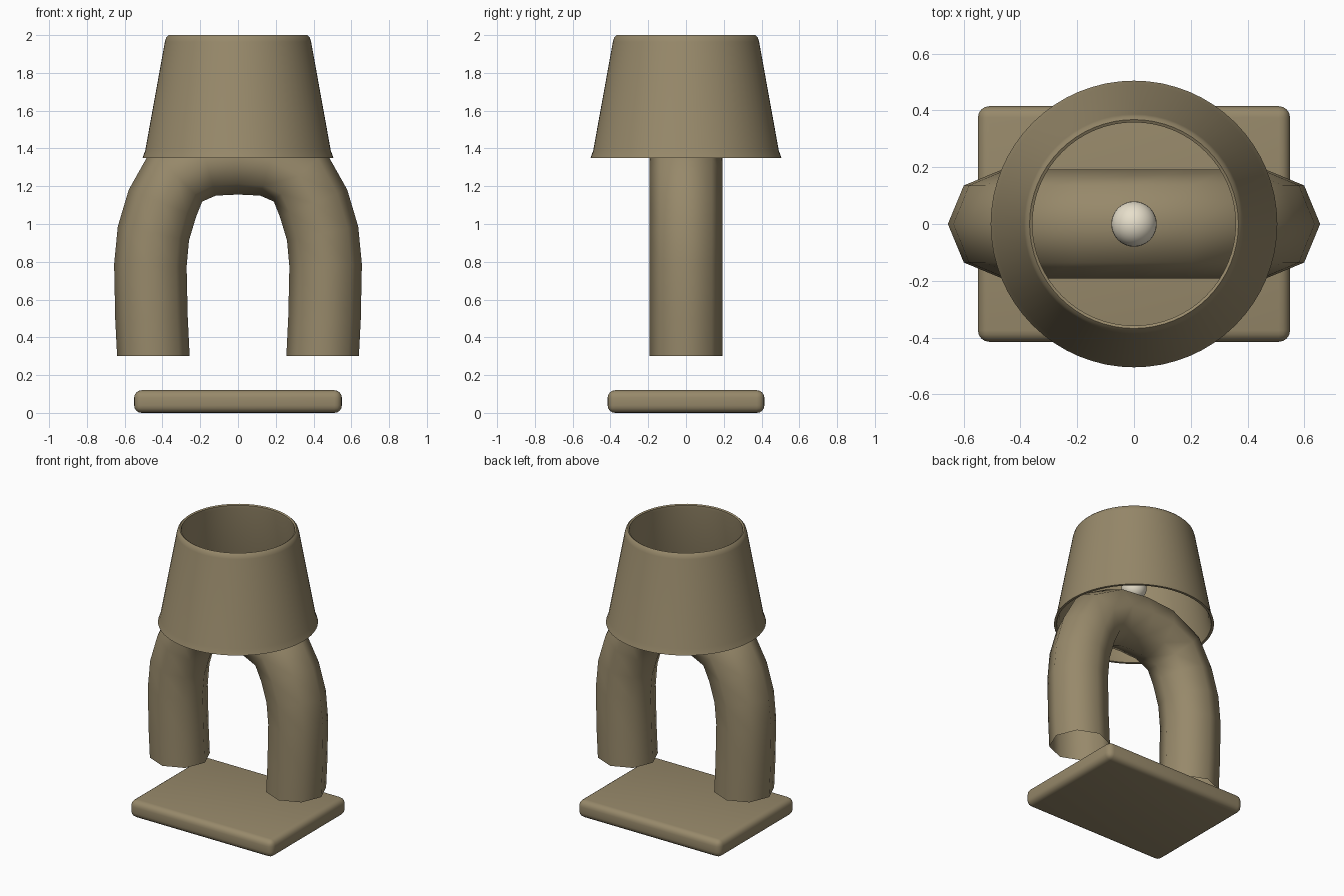
import bpy, bmesh, math
from mathutils import Vector

cube = bpy.data.objects.get("Cube")
if cube:
    bpy.data.objects.remove(cube, do_unlink=True)


def make_material(name, color):
    mat = bpy.data.materials.new(name)
    mat.use_nodes = True
    mat.diffuse_color = color
    mat.node_tree.nodes["Principled BSDF"].inputs["Base Color"].default_value = color
    return mat


def make_object(name, bm, mat, angle):
    bmesh.ops.recalc_face_normals(bm, faces=bm.faces[:])
    mesh = bpy.data.meshes.new(name)
    bm.to_mesh(mesh)
    bm.free()
    mesh.materials.append(mat)
    obj = bpy.data.objects.new(name, mesh)
    bpy.context.collection.objects.link(obj)
    bpy.ops.object.select_all(action='DESELECT')
    obj.select_set(True)
    bpy.context.view_layer.objects.active = obj
    bpy.ops.object.shade_smooth_by_angle(angle=math.radians(angle))
    return obj


def bridge(bm, a, b):
    for i in range(len(a)):
        j = (i + 1) % len(a)
        bm.faces.new((a[i], a[j], b[j], b[i]))


brown = make_material("warm brown", (0.31, 0.25, 0.145, 1))
cream = make_material("bulb cream", (0.80, 0.74, 0.60, 1))

# Rounded base slab
bm = bmesh.new()
bmesh.ops.create_cube(bm, size=1)
bmesh.ops.scale(bm, vec=(1.1, 0.83, 0.12), verts=bm.verts[:])
bmesh.ops.translate(bm, vec=(0, 0, 0.06), verts=bm.verts[:])
bmesh.ops.bevel(bm, geom=bm.edges[:], offset=0.04, segments=4, profile=0.5,
                affect='EDGES')
make_object("base", bm, brown, 40)

# Arched tube with open ends, eight sides, mirrored path
half = [(-0.448, 0.3), (-0.458, 0.5), (-0.464, 0.78), (-0.448, 0.95),
        (-0.40, 1.11), (-0.325, 1.255), (-0.17, 1.335)]
path = half + [(0, 1.348)] + [(-x, z) for x, z in reversed(half)]
path = [Vector((x, 0, z)) for x, z in path]
bm = bmesh.new()
rings = []
for i, p in enumerate(path):
    if i in (0, len(path) - 1):
        out = Vector((1, 0, 0)) if i else Vector((-1, 0, 0))
    else:
        t = ((p - path[i - 1]).normalized() + (path[i + 1] - p).normalized()).normalized()
        out = Vector((-t.z, 0, t.x))
    ring = []
    for k in range(8):
        a = k * math.pi / 4
        ring.append(bm.verts.new(p + 0.192 * (out * math.cos(a) + Vector((0, math.sin(a), 0)))))
    rings.append(ring)
for a, b in zip(rings, rings[1:]):
    bridge(bm, a, b)
make_object("arch_tube", bm, brown, 80)

# Hollow tapered shade with a softened top rim, revolved profile
profile = [(0.505, 1.35), (0.491, 1.39), (0.387, 1.965), (0.380, 1.988),
           (0.368, 2.0), (0.358, 1.994), (0.358, 1.975), (0.472, 1.39), (0.488, 1.35)]
bm = bmesh.new()
loops = []
for r, z in profile:
    loops.append([bm.verts.new((r * math.cos(a), r * math.sin(a), z))
                  for a in (k * math.tau / 64 for k in range(64))])
for a, b in zip(loops, loops[1:] + loops[:1]):
    bridge(bm, a, b)
make_object("shade", bm, brown, 45)

# Bulb resting on the arch
bm = bmesh.new()
bmesh.ops.create_uvsphere(bm, u_segments=32, v_segments=16, radius=0.08)
bmesh.ops.translate(bm, vec=(0, 0, 1.61), verts=bm.verts[:])
make_object("bulb", bm, cream, 60)
